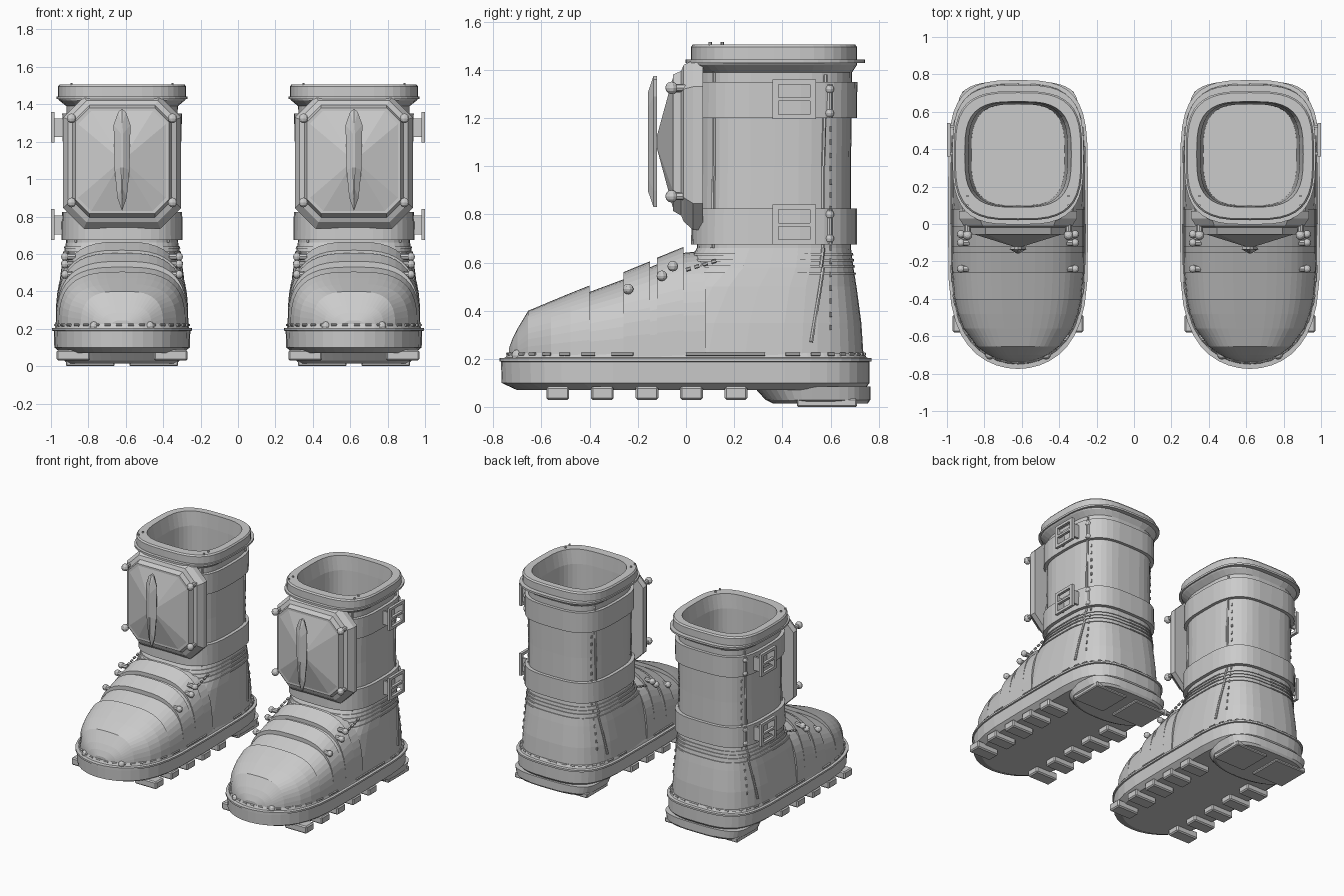
import bpy, bmesh, math
from mathutils import Vector

if "Cube" in bpy.data.objects:
    bpy.data.objects.remove(bpy.data.objects["Cube"])

CX = 0.62   # centre of the right boot; everything is mirrored over x = 0
N = 40


def make(name, bm):
    bmesh.ops.recalc_face_normals(bm, faces=bm.faces)
    me = bpy.data.meshes.new(name)
    bm.to_mesh(me)
    bm.free()
    ob = bpy.data.objects.new(name, me)
    bpy.context.collection.objects.link(ob)
    ob.modifiers.new("other_boot", 'MIRROR')


def loft(name, rings, cyclic=False, bm=None):
    bm = bm or bmesh.new()
    vs = [[bm.verts.new(p) for p in r] for r in rings]
    n = len(rings[0])
    pairs = list(zip(vs, vs[1:])) + ([(vs[-1], vs[0])] if cyclic else [])
    for a, b in pairs:
        for i in range(n):
            j = (i + 1) % n
            bm.faces.new((a[i], a[j], b[j], b[i]))
    if not cyclic:
        bm.faces.new(vs[0])
        bm.faces.new(vs[-1])
    make(name, bm)


def power(v, e):
    return math.copysign(abs(v) ** e, v)


def ring(z, w, yf, yb, ym=None, front=(3.2, 3.2), back=(3.2, 3.2), n=N):
    ym = (yf + yb) / 2 if ym is None else ym
    pts = []
    for i in range(n):
        t = 2 * math.pi * i / n
        c, s = math.cos(t), math.sin(t)
        ex, ey = back if s >= 0 else front
        pts.append((CX + w * power(c, 2 / ex), ym + (yb - ym if s >= 0 else ym - yf) * power(s, 2 / ey), z))
    return pts


def sole_ring(z, w, yf, yb, n=N):
    return ring(z, w, yf, yb, 0, (2, 4), (3, 6), n)


def rod(bm, p, q, r, seg=6):
    p, q = Vector(p), Vector(q)
    d = q - p
    m = d.to_track_quat('Z', 'Y').to_matrix().to_4x4()
    m.translation = (p + q) / 2
    bmesh.ops.create_cone(bm, cap_ends=True, segments=seg, radius1=r, radius2=r, depth=d.length, matrix=m)


def box(bm, x0, x1, y0, y1, z0, z1, bevel=0):
    vs = bmesh.ops.create_cube(bm, size=1)['verts']
    for v in vs:
        v.co = (CX + (x0 + x1) / 2 + v.co.x * (x1 - x0), (y0 + y1) / 2 + v.co.y * (y1 - y0),
                (z0 + z1) / 2 + v.co.z * (z1 - z0))
    if bevel:
        es = list({e for v in vs for e in v.link_edges})
        bmesh.ops.bevel(bm, geom=es, offset=bevel, segments=1, affect='EDGES')


def ball(bm, x, y, z, r):
    res = bmesh.ops.create_uvsphere(bm, u_segments=10, v_segments=6, radius=r)
    bmesh.ops.translate(bm, verts=res['verts'], vec=(CX + x, y, z))


# Sole with welt flange
loft("sole", [sole_ring(*a) for a in (
    (.07, .325, -.70, .74), (.10, .362, -.765, .762), (.18, .365, -.768, .762), (.188, .365, -.768, .762),
    (.190, .375, -.775, .77), (.203, .375, -.775, .77), (.205, .358, -.75, .75), (.225, .352, -.74, .74))])

# Welt stitches
bm = bmesh.new()
pts = sole_ring(.22, .357, -.742, .742, 72)
for i in range(0, 72, 2):
    rod(bm, pts[i], pts[i + 1], .007)
make("welt_stitches", bm)

# Heel block, heel plates and treads
loft("heel", [ring(z, w, f, b, .52, (2.3, 2.3), (3, 5)) for z, w, f, b in (
    (.015, .29, .36, .755), (.03, .31, .33, .765), (.085, .325, .28, .765))])
bm = bmesh.new()
for x0 in (-.30, .04):
    box(bm, x0, x0 + .26, .46, .71, 0, .035, .006)
make("heel_plates", bm)
bm = bmesh.new()
for i in range(5):
    y = -.58 + i * .185
    for x0 in (-.35, .17):
        box(bm, x0, x0 + .18, y, y + .095, .03, .085, .008)
make("treads", bm)

# Vamp: stepped arches from toe to ankle (y, top z)
rings = []
for y, top in ((-.735, .245), (-.72, .285), (-.70, .325), (-.655, .40), (-.56, .44), (-.48, .473), (-.40, .505),
               (-.40, .478), (-.26, .53), (-.26, .56), (-.15, .605), (-.15, .58), (-.12, .593), (-.12, .62),
               (-.01, .665), (-.01, .64), (.08, .65)):
    w = .355 * math.sqrt(1 - (min(y, 0) / .74) ** 4)
    r = []
    for i in range(25):
        t = math.pi * i / 24
        r.append((CX + w * power(math.cos(t), 2 / 3), y, .2 + (top - .2) * abs(math.sin(t)) ** (2 / 3)))
    rings.append(r)
loft("vamp", rings)

# Shaft and heel cup, hollow inside
PROF = ((.20, .355, -.25, .738), (.35, .346, -.20, .728), (.50, .328, -.10, .708), (.58, .315, 0, .695),
        (.66, .30, .045, .685), (1.00, .295, .05, .685), (1.39, .298, .05, .69))


def prof(z):
    for a, b in zip(PROF, PROF[1:]):
        if z <= b[0]:
            k = (z - a[0]) / (b[0] - a[0])
            return [a[i] + k * (b[i] - a[i]) for i in (1, 2, 3)]
    return PROF[-1][1:]


def side_x(y, z):
    w, f, b = prof(z)
    return w * (1 - min(1, abs((y - (f + b) / 2) / ((b - f) / 2))) ** 3.2) ** (1 / 3.2)


loft("shaft", [ring(*p) for p in PROF] + [ring(*p) for p in (
    (1.42, .335, .02, .71), (1.43, .343, .02, .71), (1.495, .343, .02, .71), (1.505, .335, .028, .702),
    (1.505, .285, .09, .655), (1.40, .265, .095, .65), (.62, .255, .10, .64), (.45, .25, .10, .64))])


# Bands hugging the shaft: straps, rim bead, ankle creases
def band(name, z0, z1, off):
    rows = []
    for z, o in ((z0, -.01), (z0, off), (z1, off), (z1, -.01)):
        w, f, b = prof(z)
        rows.append(ring(z, w + o, f - o, b + o))
    loft(name, rows, cyclic=True)


band("upper_strap", 1.20, 1.35, .022)
band("lower_strap", .675, .825, .024)
band("rim_bead", 1.428, 1.442, .053)
for i, z in enumerate((.55, .58, .605, .63)):
    band("ankle_crease_%d" % i, z, z + .009, .006)

# Side seams, slanted heel seam and stitching on both sides of each boot
bm = bmesh.new()


def on_side(s, y, z, o=.003):
    return (CX + s * (side_x(y, z) + o), y, z)


for s in (-1, 1):
    for path in (((.115, 1.39), (.115, 1.0), (.11, .66)), ((.58, 1.38), (.57, 1.0), (.57, .66), (.56, .58)),
                 ((.57, .58), (.55, .45), (.52, .27))):
        for a, b in zip(path, path[1:]):
            rod(bm, on_side(s, *a), on_side(s, *b), .008)
    for i in range(19):
        z = .32 + i * .055
        rod(bm, on_side(s, .6, z), on_side(s, .6, z + .02), .006)
    for i in range(4):
        y = i * .035
        rod(bm, (CX + s * .29, y, .57 + y * .3), (CX + s * .29, y + .02, .576 + y * .3), .008)
make("seams", bm)

# Buckle frames on the outer side with strap pins
bm = bmesh.new()
for z in (1.195, .675):
    for y0, y1 in ((.36, .385), (.515, .54)):
        box(bm, .36, .38, y0, y1, z, z + .165)
    for a, b in ((0, .02), (.075, .09), (.145, .165)):
        box(bm, .36, .38, .385, .515, z + a, z + b)
    box(bm, .30, .365, .37, .385, z + .03, z + .13)
    box(bm, .30, .365, .515, .53, z + .03, z + .13)
make("buckles", bm)
bm = bmesh.new()
for z in (1.2, .68):
    x = side_x(.595, z) + .022
    rod(bm, (CX + x, .595, z), (CX + x, .595, z + .14), .013, 8)
    for k in (.02, .12):
        ball(bm, x, .595, z + k, .02)
make("strap_pins", bm)


# Shin guard: stacked octagons rising to a shallow pyramid
def octagon(y, w, z0, z1, c):
    return [(CX + x, y, z) for x, z in ((-w + c, z0), (w - c, z0), (w, z0 + c), (w, z1 - c),
                                        (w - c, z1), (-w + c, z1), (-w, z1 - c), (-w, z0 + c))]


loft("shin_guard", [octagon(*a) for a in (
    (.07, .315, .735, 1.44, .11), (.03, .315, .735, 1.44, .11), (-.01, .29, .77, 1.42, .10),
    (-.02, .265, .795, 1.395, .09), (-.055, .25, .815, 1.38, .075), (-.055, .235, .83, 1.365, .07),
    (-.125, .01, 1.09, 1.11, .004))])

# Ridge blade on the shin guard
bm = bmesh.new()
outline = [(0, .83), (.025, .90), (.04, 1.05), (.045, 1.29), (.02, 1.36), (0, 1.375),
           (-.02, 1.36), (-.045, 1.29), (-.04, 1.05), (-.025, .90)]
loft("shin_blade", [[(CX + x * k, y, 1.1 + (z - 1.1) * m) for x, z in outline]
                    for y, k, m in ((-.12, .8, 1), (-.135, 1, 1), (-.158, .12, .75))], bm=bm)

# Corner bolts of the shin guard
bm = bmesh.new()
for x in (-.27, .27):
    for z in (.875, 1.325):
        rod(bm, (CX + x, .03, z), (CX + x, -.055, z), .016, 8)
        ball(bm, x, -.06, z, .026)
make("shin_bolts", bm)

# Lace studs, toe studs and rim pins
bm = bmesh.new()
for s in (-1, 1):
    for y, z in ((-.24, .49), (-.10, .545), (-.055, .585)):
        rod(bm, (CX + s * .25, y, z), (CX + s * .315, y, z), .017, 8)
        ball(bm, s * .305, y, z, .022)
    ball(bm, s * .15, -.70, .215, .024)
    for y in (.10, .15):
        rod(bm, (CX + s * .27, y, 1.49), (CX + s * .27, y, 1.515), .007)
make("studs", bm)
